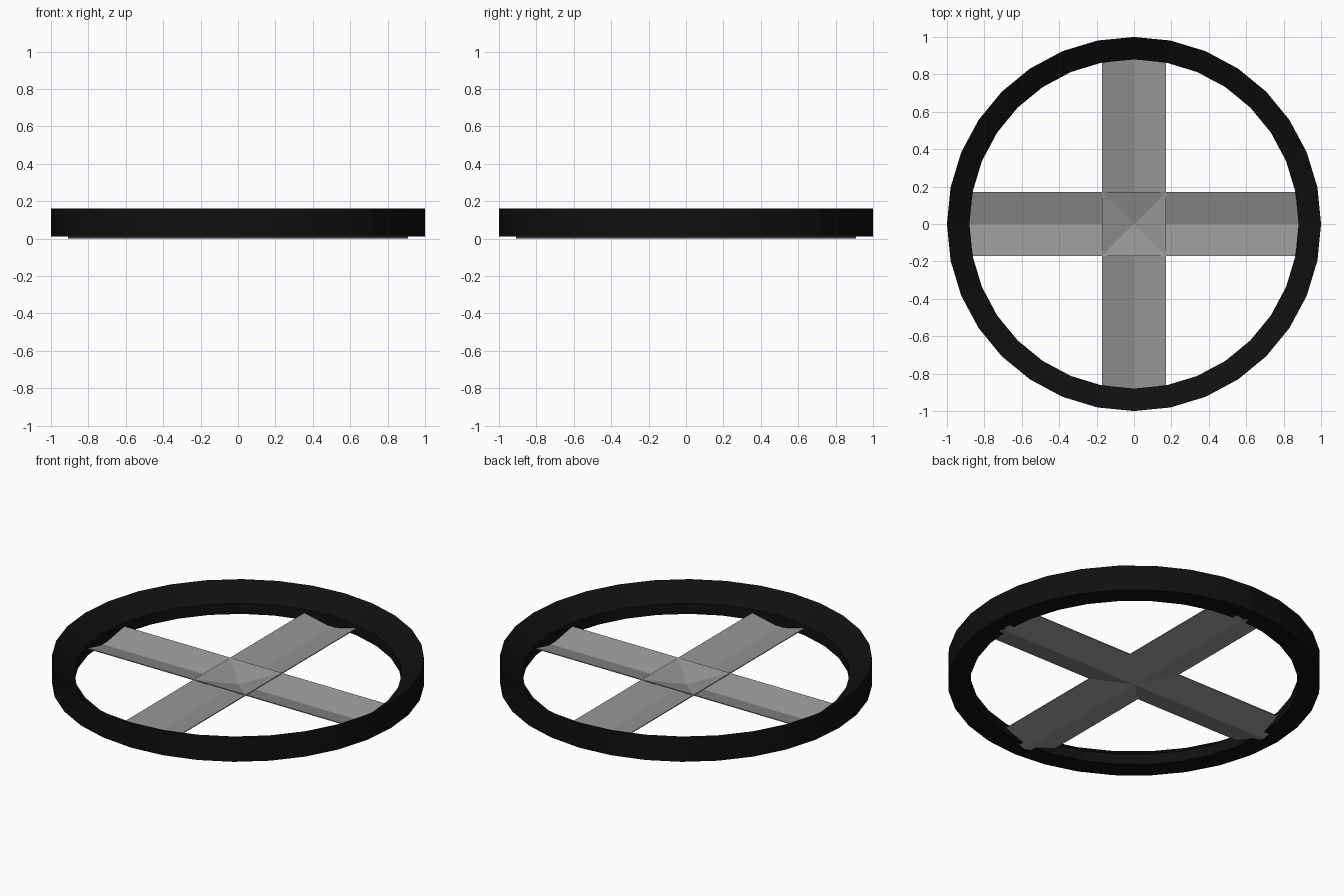
import bpy
from math import sin, cos, pi

if "Cube" in bpy.data.objects:
    bpy.data.objects.remove(bpy.data.objects["Cube"])


def material(name, value):
    m = bpy.data.materials.new(name)
    m.diffuse_color = (value, value, value, 1)
    m.use_nodes = True
    m.node_tree.nodes["Principled BSDF"].inputs["Base Color"].default_value = m.diffuse_color
    return m


def make_object(name, verts, faces, mat):
    me = bpy.data.meshes.new(name)
    me.from_pydata(verts, [], faces)
    me.materials.append(mat)
    ob = bpy.data.objects.new(name, me)
    bpy.context.collection.objects.link(ob)
    return ob


def grid_faces(rows, n, closed):
    # quads joining consecutive copies of an n-point closed profile
    count = rows if closed else rows - 1
    return [(i * n + j, ((i + 1) % rows) * n + j,
             ((i + 1) % rows) * n + (j + 1) % n, i * n + (j + 1) % n)
            for i in range(count) for j in range(n)]


black = material("rim_black", 0.005)
grey = material("spoke_grey", 0.3)

# Rim: flat-faced ring of 32 sides, top sloping down to the inner wall
SIDES = 32
profile = [(1.0, 0.012), (1.0, 0.162), (0.88, 0.075), (0.88, 0.012)]
verts = [(r * cos(2 * pi * i / SIDES), r * sin(2 * pi * i / SIDES), z)
         for i in range(SIDES) for r, z in profile]
make_object("rim", verts, grid_faces(SIDES, 4, True), black)

# Crossed spokes: shallow thin V-shaped troughs ending inside the rim
W, H, T, END = 0.17, 0.048, 0.005, 0.91
section = [(-W, H), (0, 0), (W, H), (W, H + T), (0, T), (-W, H + T)]
for name, turn in (("spoke_across", 0), ("spoke_front_to_back", pi / 2)):
    verts = [(x * cos(turn) - y * sin(turn), x * sin(turn) + y * cos(turn), z)
             for x in (END, -END) for y, z in section]
    faces = grid_faces(2, 6, False)
    # end caps, one quad per wing
    faces += [(0, 1, 4, 5), (1, 2, 3, 4), (11, 10, 7, 6), (10, 9, 8, 7)]
    make_object(name, verts, faces, grey)
